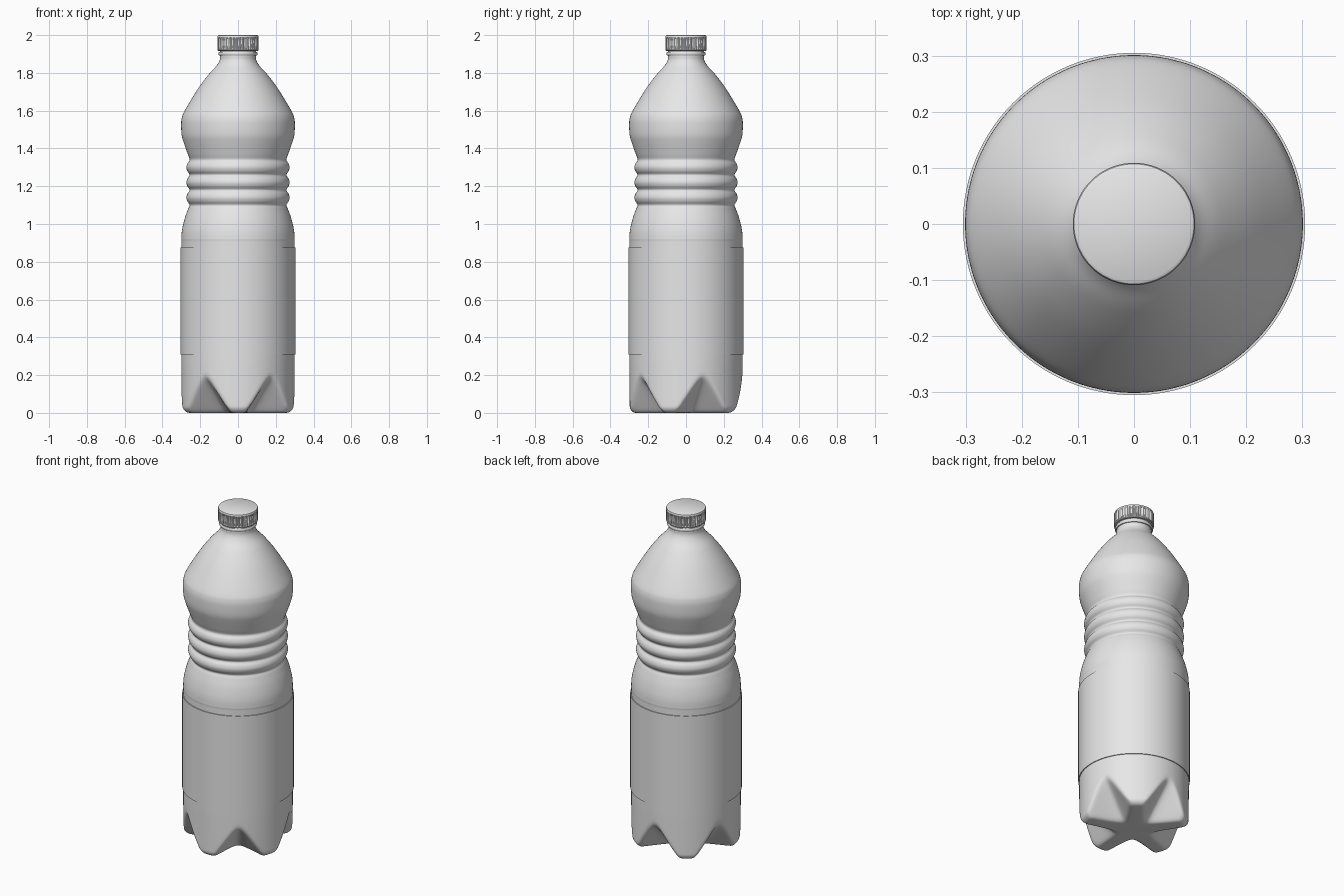
import bpy, bmesh
from math import sin, cos, pi, tau, sqrt, exp, log, atan2, radians
from mathutils import Vector

cube = bpy.data.objects.get("Cube")
if cube:
    bpy.data.objects.remove(cube, do_unlink=True)

grey = bpy.data.materials.new("plain grey")
grey.use_nodes = True
grey.diffuse_color = (0.8, 0.8, 0.8, 1)
grey.node_tree.nodes["Principled BSDF"].inputs["Base Color"].default_value = (0.8, 0.8, 0.8, 1)


def lathe(name, profile, segments, shape=None, angle=40):
    """Spin (radius, height) points around z; shape may move each point."""
    bm = bmesh.new()
    rings = []
    for r, z in profile:
        if r == 0:
            rings.append([bm.verts.new((0, 0, z))] * segments)
            continue
        ring = []
        for i in range(segments):
            a = tau * i / segments
            rr, zz = shape(r, z, a, i) if shape else (r, z)
            ring.append(bm.verts.new((rr * cos(a), rr * sin(a), zz)))
        rings.append(ring)
    for low, high in zip(rings, rings[1:]):
        for i in range(segments):
            j = (i + 1) % segments
            corners = list(dict.fromkeys((low[i], low[j], high[j], high[i])))
            bm.faces.new(corners)
    bmesh.ops.recalc_face_normals(bm, faces=bm.faces)
    mesh = bpy.data.meshes.new(name)
    bm.to_mesh(mesh)
    bm.free()
    mesh.materials.append(grey)
    obj = bpy.data.objects.new(name, mesh)
    bpy.context.collection.objects.link(obj)
    bpy.ops.object.select_all(action='DESELECT')
    obj.select_set(True)
    bpy.context.view_layer.objects.active = obj
    bpy.ops.object.shade_smooth_by_angle(angle=radians(angle))
    return obj


def smooth_curve(points, steps):
    """Catmull-Rom curve through the points."""
    p = [Vector(q) for q in points]
    p = [p[0]] + p + [p[-1]]
    out = []
    for a, b, c, d in zip(p, p[1:], p[2:], p[3:]):
        for k in range(steps):
            t = k / steps
            v = (2 * b + (c - a) * t + (2 * a - 5 * b + 4 * c - d) * t ** 2
                 + (3 * b - a - 3 * c + d) * t ** 3) / 2
            out.append((v.x, v.y))
    return out + [tuple(points[-1])]


# Five sloping channels between the feet
PIVOT = 0.26
SLOPE = sqrt(0.5)


def feet(r, z, a, i):
    if z >= PIVOT:
        return r, z
    sector = tau / 5
    off = (a - pi / 2 + sector / 2) % sector - sector / 2
    lo, hi = 0.0, 2.0
    for _ in range(24):
        s = (lo + hi) / 2
        t = s * r * sin(off)
        plane = SLOPE * (s * r - PIVOT - s * (z - PIVOT))
        limit = SLOPE * 0.11 + 1.15 * (sqrt(t * t + 0.0009) - 0.03)
        lo, hi = (s, hi) if plane < limit else (lo, s)
    soft = 0.025
    s = -soft * log(exp(-1 / soft) + exp(-lo / soft))
    return r * s, PIVOT + (z - PIVOT) * s


# Bottle body: base, wall, waist ribs, shoulder and neck
base = [(0.262 * k / 28, 0) for k in range(28)]
base += [(0.262 + 0.036 * sin(pi / 2 * k / 8), 0.036 * (1 - cos(pi / 2 * k / 8))) for k in range(9)]
base += [(0.298 + 0.002 * k / 24, 0.036 + 0.224 * k / 24) for k in range(1, 25)]
waist = [(0.3, 0.3), (0.3, 0.86), (0.3, 0.92), (0.296, 0.97), (0.282, 1.03), (0.264, 1.08)]
for k in range(3):
    z = 1.10 + 0.08 * k
    waist += [(0.256, z), (0.268, z + 0.02), (0.273, z + 0.04), (0.268, z + 0.06)]
shoulder = [(0.256, 1.34), (0.266, 1.37), (0.287, 1.43), (0.298, 1.47), (0.301, 1.52),
            (0.298, 1.56), (0.282, 1.60), (0.216, 1.71), (0.157, 1.79), (0.116, 1.835),
            (0.098, 1.865), (0.095, 1.89), (0.095, 1.92)]
lathe("bottle_body", base + smooth_curve(waist + shoulder, 5) + [(0, 1.92)], 200, feet)

# Label sleeve wrapped around the body
lathe("label_sleeve", [(0.299, 0.31), (0.305, 0.31), (0.305, 0.875), (0.299, 0.875)], 128)

# Tamper ring below the cap
lathe("tamper_ring", [(0.09, 1.892), (0.1, 1.892), (0.104, 1.898), (0.104, 1.905),
                      (0.1, 1.911), (0.09, 1.911)], 96)


# Cap with vertical grip grooves
def grip(r, z, a, i):
    return (r - 0.005 if 1.925 < z < 1.985 and i % 4 < 2 else r), z


lathe("screw_cap", [(0, 1.917), (0.106, 1.917), (0.109, 1.92), (0.109, 1.924), (0.109, 1.928),
                    (0.109, 1.98), (0.109, 1.987), (0.109, 1.992), (0.107, 1.997),
                    (0.102, 2.0), (0, 2.0)], 176, grip, 35)
